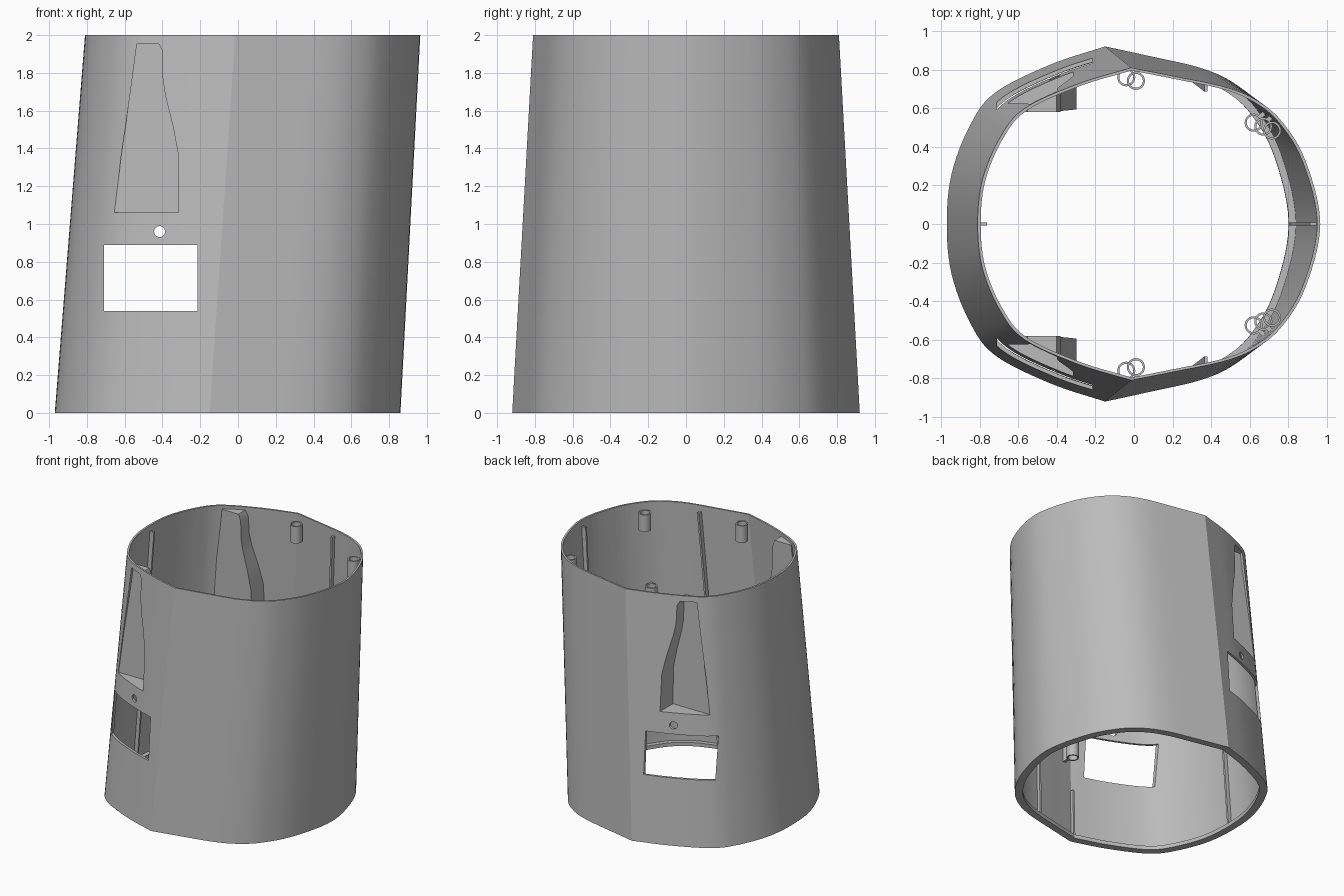
import bpy, bmesh, math
from mathutils import Vector

cube = bpy.data.objects.get("Cube")
if cube:
    bpy.data.objects.remove(cube)

mat = bpy.data.materials.new("plain_grey")
mat.use_nodes = True
GREY = (0.5, 0.5, 0.5, 1)
mat.diffuse_color = GREY
mat.node_tree.nodes["Principled BSDF"].inputs["Base Color"].default_value = GREY

# Half outline of the base: rounded side up to the crease, then the far side
SIDE_A = [(-0.97, 0), (-0.945, 0.26), (-0.85, 0.51), (-0.72, 0.68), (-0.435, 0.825), (-0.15, 0.92)]
SIDE_B = [(-0.15, 0.92), (0.08, 0.87), (0.34, 0.81), (0.51, 0.735), (0.65, 0.61), (0.78, 0.375), (0.86, 0)]


def spline(points, steps=6):
    """Smooth curve through the points, mirrored across y = 0 at a flat end."""
    p = [Vector(q) for q in points]

    def beyond(end, nxt):
        return Vector((nxt.x, -nxt.y)) if end.y == 0 else 2 * end - nxt

    p = [beyond(p[0], p[1])] + p + [beyond(p[-1], p[-2])]
    out = []
    for a, b, c, d in zip(p, p[1:], p[2:], p[3:]):
        for k in range(steps):
            t = k / steps
            out.append(b + (c - a) * t / 2 + (a * 2 - b * 5 + c * 4 - d) * t * t / 2
                       + (b * 3 - a - c * 3 + d) * t ** 3 / 2)
    return out + [p[-2]]


HALF = spline(SIDE_A)[:-1] + spline(SIDE_B)
CREASE = len(spline(SIDE_A)) - 1
BASE = HALF + [Vector((q.x, -q.y)) for q in reversed(HALF[1:-1])]


def wall_point(q, z, inset=0.0):
    """Base outline point carried up the leaning, tapering wall."""
    t, k = z / 2, 1 - inset / 0.9
    x = (q.x + 0.055) * (1 - 0.03 * t) * k - 0.055 + 0.1325 * t
    return Vector((x, q.y * (1 - 0.12 * t) * k, z))


def ring(z, inset=0.0):
    return [wall_point(q, z, inset) for q in BASE]


def loft(name, rings, closed=False):
    """Skin a stack of equal loops; cap the ends, or close into a tube."""
    bm = bmesh.new()
    loops = [[bm.verts.new(v) for v in r] for r in rings]
    pairs = list(zip(loops, loops[1:]))
    if closed:
        pairs.append((loops[-1], loops[0]))
    else:
        bm.faces.new(loops[0])
        bm.faces.new(loops[-1])
    for a, b in pairs:
        for i in range(len(a)):
            j = (i + 1) % len(a)
            bm.faces.new((a[i], a[j], b[j], b[i]))
    bmesh.ops.recalc_face_normals(bm, faces=bm.faces)
    mesh = bpy.data.meshes.new(name)
    bm.to_mesh(mesh)
    bm.free()
    mesh.materials.append(mat)
    obj = bpy.data.objects.new(name, mesh)
    bpy.context.collection.objects.link(obj)
    return obj


def activate(obj):
    bpy.ops.object.select_all(action='DESELECT')
    obj.select_set(True)
    bpy.context.view_layer.objects.active = obj


def subtract(obj, cutter):
    mod = obj.modifiers.new("cut", 'BOOLEAN')
    mod.operation, mod.solver, mod.object = 'DIFFERENCE', 'EXACT', cutter
    activate(obj)
    bpy.ops.object.modifier_apply(modifier=mod.name)
    bpy.data.objects.remove(cutter)


def smooth(obj):
    activate(obj)
    bpy.ops.object.shade_smooth_by_angle(angle=math.radians(26))


def circle(x, y, z, r, n=24):
    return [Vector((x + r * math.cos(i * math.tau / n), y + r * math.sin(i * math.tau / n), z))
            for i in range(n)]


# Recess outline by height: z, left x, right x
RECESS = [(1.06, -0.655, -0.315), (1.36, -0.618, -0.315), (1.52, -0.595, -0.345),
          (1.68, -0.572, -0.385), (1.78, -0.558, -0.4), (1.92, -0.54, -0.4), (1.955, -0.535, -0.42)]


def recess(name, s, grow):
    """Wedge pocket, or its thicker housing when grown."""
    rings = []
    for i, (z, xl, xr) in enumerate(RECESS):
        y = 0.62 - 0.025 * (z - 1.06) - grow
        if i == 0:
            z -= grow
        elif i == len(RECESS) - 1:
            z += grow
        rings.append([Vector((px, s * py, z)) for px, py in
                      ((xl - grow, y), (xr + grow, y), (xr + grow, 1.2), (xl - grow, 1.2))])
    return loft(name, rings)


# Shell: solid body minus a cavity that keeps the base lip and recess housings
shell = loft("shell", [ring(0), ring(2)])
cavity = loft("cavity", [ring(-0.02, 0.058), ring(0.03, 0.058), ring(0.03, 0.022), ring(2.02, 0.016)])
for s in (1, -1):
    subtract(cavity, recess("housing", s, 0.018))
subtract(shell, cavity)
for s in (1, -1):
    subtract(shell, recess("pocket", s, 0))

# Window and round hole through both sides
window = loft("window_cutter", [[Vector((x, y, z)) for x, y in
              ((-0.71, -2), (-0.215, -2), (-0.215, 2), (-0.71, 2))] for z in (0.54, 0.89)])
subtract(shell, window)
hole = loft("hole_cutter", [[Vector((v.x, y, v.y)) for v in circle(-0.415, 0.96, 0, 0.029)]
                            for y in (-2, 2)])
subtract(shell, hole)
smooth(shell)


def bar(name, stations, d, depth, half=0.008):
    """Upright fin standing off the wall by depth along d."""
    side = Vector((-d.y, d.x, 0)) * half
    loft(name, [[p - side - d * 0.008, p + side - d * 0.008, p + side + d * depth, p - side + d * depth]
                for p in stations])


def fin(name, q, d, z0, z1):
    bar(name, [wall_point(q, z, 0.02) for z in (z0, z1)], d, 0.032)


# Inner fins along the wall
fin("right_end_fin", HALF[0], Vector((1, 0, 0)), 0.03, 1.95)
fin("left_end_fin", HALF[-1], Vector((-1, 0, 0)), 0.03, 1.95)
rib = min(HALF[CREASE:], key=lambda q: abs(q.x - 0.25))
for s, where in ((1, "back"), (-1, "front")):
    inward = Vector((0, -s, 0))
    fin(where + "_rib", Vector((rib.x, s * rib.y)), inward, 0.03, 1.95)
    crease = HALF[CREASE]
    fin(where + "_crease_fin", Vector((crease.x, s * crease.y)), inward, 0.03, 0.4)

# Screw sleeves in leaning columns, each tied to the wall by a web
SLEEVES = [(0.01, 0.742, 1.87), (-0.04, 0.76, 0.68),
           (0.715, 0.485, 1.87), (0.67, 0.505, 1.27), (0.62, 0.525, 0.68)]
for s, where in ((1, "back"), (-1, "front")):
    for x, y, z in SLEEVES:
        lo, hi = z - 0.07, z + 0.07
        tube = loft(where + "_sleeve", [circle(x, s * y, h, r) for h, r in
                    ((lo, 0.047), (hi, 0.047), (hi, 0.036), (lo, 0.036))], closed=True)
        smooth(tube)
        c = Vector((x, s * y, z))
        foot = min(ring(z, 0.02), key=lambda v: (v - c).length)
        d = c - foot
        gap = d.length - 0.044
        if gap > 0.005:
            d.normalize()
            bar(where + "_web", [foot + Vector((0, 0, h)) for h in (-0.07, 0.07)], d, gap, 0.012)
